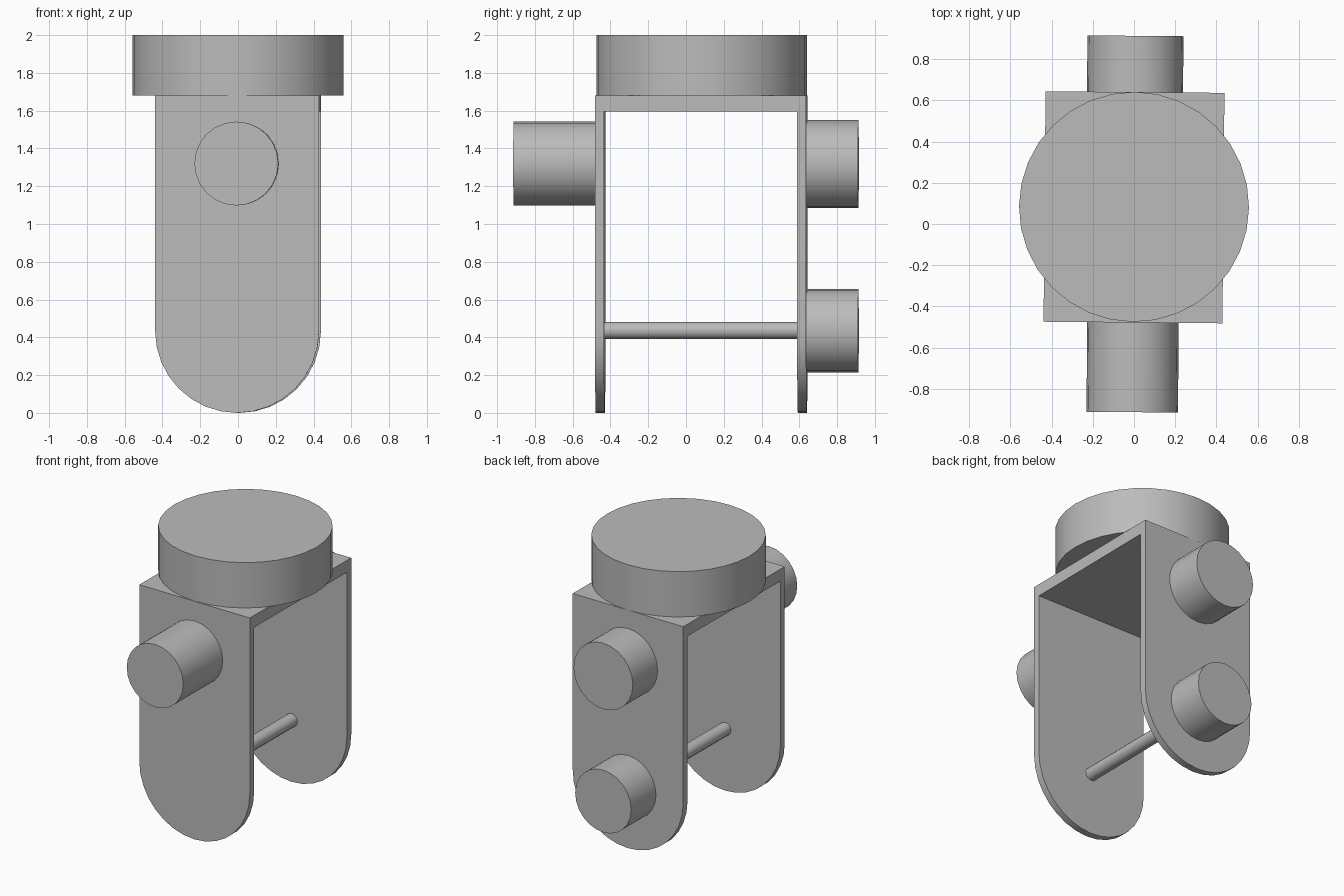
import bpy, bmesh, math
from mathutils import Matrix, Vector

if "Cube" in bpy.data.objects:
    bpy.data.objects.remove(bpy.data.objects["Cube"], do_unlink=True)

grey = bpy.data.materials.new("plain grey")
grey.use_nodes = True
colour = (0.5, 0.5, 0.5, 1)
grey.diffuse_color = colour
grey.node_tree.nodes["Principled BSDF"].inputs["Base Color"].default_value = colour

CENTRE_Y = 0.083
HALF_WIDTH = 0.434
FRONT, BACK = -0.478, 0.64
THICK = 0.048
# The whole bracket is turned very slightly about its own vertical axis
PIVOT = Matrix.Translation((0, CENTRE_Y, 0))
TURN = PIVOT @ Matrix.Rotation(math.radians(-0.5), 4, "Z") @ PIVOT.inverted()


def prism(name, profile, start, depth):
    """Extrude a closed profile by the depth vector, with caps."""
    bm = bmesh.new()
    face = bm.faces.new([bm.verts.new(Vector(p) + Vector(start)) for p in profile])
    result = bmesh.ops.extrude_face_region(bm, geom=[face], use_keep_orig=True)
    moved = [v for v in result["geom"] if isinstance(v, bmesh.types.BMVert)]
    bmesh.ops.translate(bm, verts=moved, vec=depth)
    bmesh.ops.recalc_face_normals(bm, faces=bm.faces)
    bm.transform(TURN)
    mesh = bpy.data.meshes.new(name)
    bm.to_mesh(mesh)
    bm.free()
    mesh.materials.append(grey)
    obj = bpy.data.objects.new(name, mesh)
    bpy.context.collection.objects.link(obj)
    bpy.ops.object.select_all(action="DESELECT")
    obj.select_set(True)
    bpy.context.view_layer.objects.active = obj
    bpy.ops.object.shade_smooth_by_angle(angle=math.radians(35))
    return obj


def arc(radius, first, last, steps):
    angles = [first + (last - first) * i / steps for i in range(steps + 1)]
    return [(radius * math.cos(a), radius * math.sin(a)) for a in angles]


def rod(name, radius, z, y0, y1, sides):
    ring = [(x, 0, h) for x, h in arc(radius, 0, 2 * math.pi, sides)[:-1]]
    return prism(name, ring, (0, y0, z), (0, y1 - y0, 0))


# Side plates with rounded lower ends
TOP, UNDER = 1.68, 1.595
plate = [(x, 0, z + HALF_WIDTH) for x, z in arc(HALF_WIDTH, math.pi, 2 * math.pi, 16)]
plate += [(HALF_WIDTH, 0, TOP), (-HALF_WIDTH, 0, TOP)]
prism("front_plate", plate, (0, FRONT, 0), (0, THICK, 0))
prism("back_plate", plate, (0, BACK - THICK, 0), (0, THICK, 0))

# Bridge joining the plates
w = HALF_WIDTH
inner_front, inner_back = FRONT + THICK, BACK - THICK
bridge = [(-w, inner_front, 0), (w, inner_front, 0), (w, inner_back, 0), (-w, inner_back, 0)]
prism("top_bridge", bridge, (0, 0, UNDER), (0, 0, TOP - UNDER))

# Round cap
disc = [(x, y, 0) for x, y in arc(0.558, 0, 2 * math.pi, 32)[:-1]]
prism("round_cap", disc, (0, CENTRE_Y, TOP), (0, 0, 2 - TOP))

# Studs and the cross pin
rod("front_stud", 0.222, 1.32, -0.913, FRONT, 24)
rod("upper_back_stud", 0.233, 1.318, BACK, 0.913, 24)
rod("lower_back_stud", 0.22, 0.435, BACK, 0.913, 24)
rod("cross_pin", 0.046, 0.436, inner_front, inner_back, 12)
